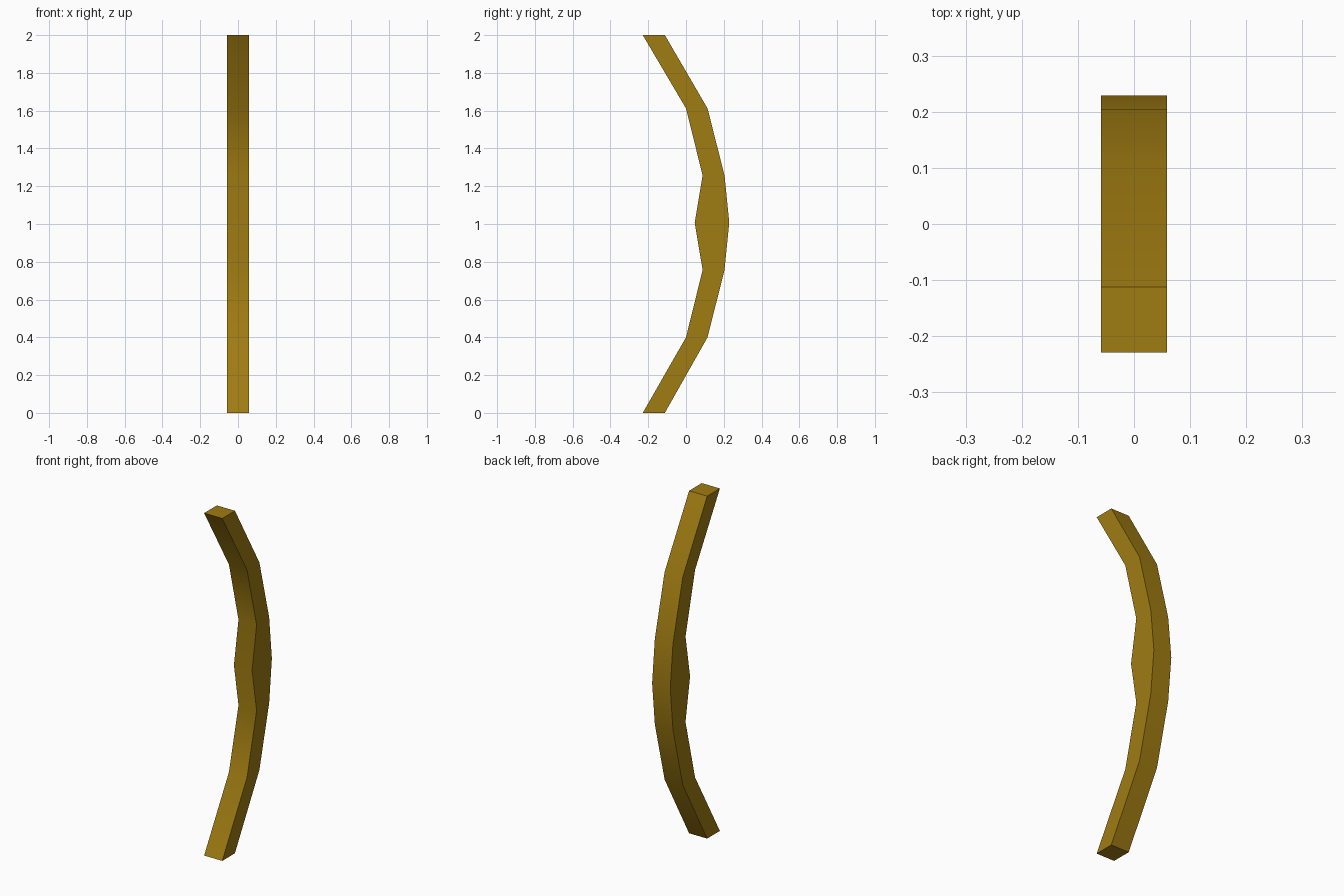
import bpy
import bmesh
import math

if "Cube" in bpy.data.objects:
    bpy.data.objects.remove(bpy.data.objects["Cube"])

HALF_WIDTH = 0.0585

# side profile stations: (z, belly y, back y)
stations = [
    (0.0, -0.229, -0.112),
    (0.40, 0.0, 0.114),
    (0.757, 0.088, 0.204),
    (1.007, 0.046, 0.229),   # thick grip
    (1.257, 0.088, 0.204),
    (1.612, 0.0, 0.114),
    (2.0, -0.229, -0.112),
]

# bow stave: rectangular rings lofted up the curve
bm = bmesh.new()
rings = []
for z, y0, y1 in stations:
    corners = [(-HALF_WIDTH, y0), (HALF_WIDTH, y0), (HALF_WIDTH, y1), (-HALF_WIDTH, y1)]
    rings.append([bm.verts.new((x, y, z)) for x, y in corners])
for low, high in zip(rings, rings[1:]):
    for i in range(4):
        j = (i + 1) % 4
        bm.faces.new((low[i], low[j], high[j], high[i]))
bm.faces.new(rings[0][::-1])
bm.faces.new(rings[-1])
bmesh.ops.recalc_face_normals(bm, faces=bm.faces[:])

mesh = bpy.data.meshes.new("bow_stave")
bm.to_mesh(mesh)
bm.free()
stave = bpy.data.objects.new("bow_stave", mesh)
bpy.context.collection.objects.link(stave)

# wood colour
wood = bpy.data.materials.new("wood")
wood.diffuse_color = (0.35, 0.20, 0.006, 1.0)
wood.use_nodes = True
wood.node_tree.nodes["Principled BSDF"].inputs["Base Color"].default_value = wood.diffuse_color
mesh.materials.append(wood)

# smooth along the limbs, sharp at the long edges
bpy.context.view_layer.objects.active = stave
stave.select_set(True)
bpy.ops.object.shade_smooth_by_angle(angle=math.radians(40))
